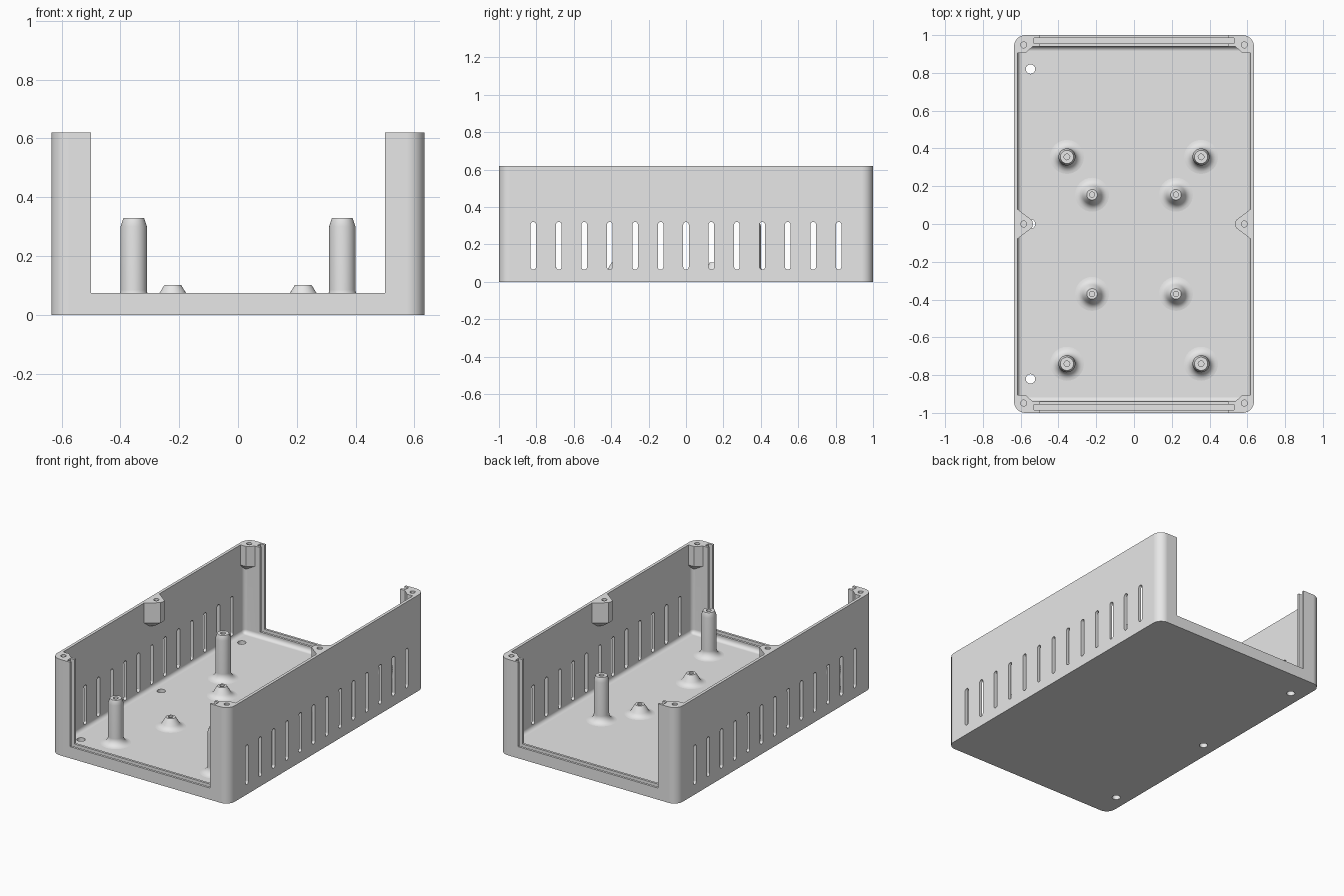
import bpy, bmesh, math

if "Cube" in bpy.data.objects:
    bpy.data.objects.remove(bpy.data.objects["Cube"], do_unlink=True)

HX, HY, TOP = 0.635, 1.0, 0.62      # outer half sizes and height
FLOOR, SILL = 0.04, 0.075

grey = bpy.data.materials.new("light_grey_plastic")
grey.use_nodes = True
grey.diffuse_color = (0.8, 0.8, 0.8, 1)
grey.node_tree.nodes["Principled BSDF"].inputs["Base Color"].default_value = (0.8, 0.8, 0.8, 1)


def loft(bm, rings):
    """Closed solid through rings of equal point count."""
    loops = [[bm.verts.new(p) for p in ring] for ring in rings]
    n = len(loops[0])
    for a, b in zip(loops, loops[1:]):
        for i in range(n):
            j = (i + 1) % n
            bm.faces.new((a[i], a[j], b[j], b[i]))
    bm.faces.new(loops[0])
    bm.faces.new(loops[-1])


def prism(bm, pts, z0, z1):
    loft(bm, [[(x, y, z) for x, y in pts] for z in (z0, z1)])


def rect(x0, x1, y0, y1):
    return [(x0, y0), (x1, y0), (x1, y1), (x0, y1)]


def arc(cx, cy, r, start, end, steps):
    angles = [math.radians(start + (end - start) * i / steps) for i in range(steps + 1)]
    return [(cx + r * math.cos(a), cy + r * math.sin(a)) for a in angles]


def circle(cx, cy, r, n=24):
    return arc(cx, cy, r, 0, 360, n)[:-1]


def make(name, bm):
    bmesh.ops.recalc_face_normals(bm, faces=bm.faces)
    mesh = bpy.data.meshes.new(name)
    bm.to_mesh(mesh)
    bm.free()
    obj = bpy.data.objects.new(name, mesh)
    bpy.context.collection.objects.link(obj)
    return obj


def combine(target, bm, operation):
    """Boolean a temporary solid into the target and discard it."""
    tool = make("cutter", bm)
    tool.hide_render = True
    mod = target.modifiers.new("cut", "BOOLEAN")
    mod.operation, mod.solver, mod.object = operation, "EXACT", tool
    bpy.context.view_layer.objects.active = target
    bpy.ops.object.modifier_apply(modifier=mod.name)
    bpy.data.objects.remove(tool, do_unlink=True)


def finish(obj):
    mesh = obj.data
    mesh.materials.clear()
    mesh.materials.append(grey)
    for p in mesh.polygons:
        p.material_index = 0
    mesh.shade_smooth()
    mesh.set_sharp_from_angle(angle=math.radians(32))
    mod = obj.modifiers.new("flat_panels", "WEIGHTED_NORMAL")
    mod.keep_sharp = True


# Outer block with rounded upright corners
R = 0.06
outline = []
for k, (sx, sy) in enumerate([(1, 1), (-1, 1), (-1, -1), (1, -1)]):
    outline += arc(sx * (HX - R), sy * (HY - R), R, 90 * k, 90 * k + 90, 8)
bm = bmesh.new()
prism(bm, outline, 0, TOP)
case = make("case_body", bm)

# Inner cavity, filleted where walls meet the floor
bm = bmesh.new()
prism(bm, rect(-0.616, 0.616, -0.94, 0.94), FLOOR, TOP + 0.1)
edges = [e for e in bm.edges if min(v.co.z for v in e.verts) < TOP]
bmesh.ops.bevel(bm, geom=edges, offset=0.025, segments=4, profile=0.5, affect="EDGES")
combine(case, bm, "DIFFERENCE")

# Screw bosses under the rim: four corners and two mid walls
corner = [(.625, .905), (.575, .905), (.535, .94), (.535, .96), (.6, .975), (.625, .95)]
middle = [(.625, -.085), (.54, -.02), (.535, 0), (.54, .02), (.625, .085)]
bm = bmesh.new()
screws = []
for sx in (1, -1):
    for pts, anchor, signs, hole in ((corner, (.622, .96), (1, -1), .948),
                                     (middle, (.624, 0), (1,), 0)):
        for sy in signs:
            rings = []
            for z, k in ((0.45, 0.35), (0.49, 1), (TOP, 1)):
                rings.append([(sx * (anchor[0] + (x - anchor[0]) * k),
                               sy * (anchor[1] + (y - anchor[1]) * k), z) for x, y in pts])
            loft(bm, rings)
            screws.append((sx * 0.584, sy * hole))
combine(case, bm, "UNION")

# Open ends
bm = bmesh.new()
prism(bm, rect(-0.5, 0.5, -1.1, 1.1), SILL, TOP + 0.1)
combine(case, bm, "DIFFERENCE")

# Grooves that hold the end panels
bm = bmesh.new()
for s in (1, -1):
    prism(bm, rect(-0.53, 0.53, s * 0.97 - 0.015, s * 0.97 + 0.015), 0.045, TOP + 0.1)
combine(case, bm, "DIFFERENCE")

# Vent slots through both side walls
bm = bmesh.new()
for i in range(-6, 7):
    y = i * 0.136
    slot = arc(y, 0.305, 0.015, 0, 180, 8) + arc(y, 0.08, 0.015, 180, 360, 8)
    loft(bm, [[(x, a, b) for a, b in slot] for x in (-0.8, 0.8)])
combine(case, bm, "DIFFERENCE")

# Screw holes in the bosses and through holes in the floor
bm = bmesh.new()
for x, y in screws:
    prism(bm, circle(x, y, 0.016), 0.5, TOP + 0.1)
for y in (-0.82, 0, 0.82):
    prism(bm, circle(-0.548, y, 0.025), -0.1, 0.2)
combine(case, bm, "DIFFERENCE")
finish(case)


# Board standoffs, turned from a profile with a flared foot
def standoff(name, x, y, profile):
    bm = bmesh.new()
    verts = [bm.verts.new((r, 0, z)) for r, z in profile]
    edges = [bm.edges.new(pair) for pair in zip(verts, verts[1:])]
    bmesh.ops.spin(bm, geom=verts + edges, cent=(0, 0, 0), axis=(0, 0, 1),
                   angle=math.tau, steps=32)
    bmesh.ops.remove_doubles(bm, verts=bm.verts, dist=1e-5)
    obj = make(name, bm)
    obj.location = (x, y, 0)
    finish(obj)


foot = [(r, z) for r, z in arc(0.09, FLOOR + 0.045, 0.045, 270, 180, 6)]
foot = [(foot[0][0], FLOOR - 0.005)] + foot
tall = foot + [(.045, .3), (.035, .33), (.015, .33), (.015, .23), (0, .23)]
short = foot[:-2] + [(.044, .076), (.028, .102), (.014, .102), (.014, .06), (0, .06)]

for side, s in (("left", 1), ("right", -1)):
    for place, y in (("front", -0.74), ("back", 0.355)):
        standoff(f"tall_standoff_{place}_{side}", s * 0.355, y, tall)
    for place, y in (("front", -0.37), ("back", 0.155)):
        standoff(f"short_standoff_{place}_{side}", s * 0.222, y, short)
